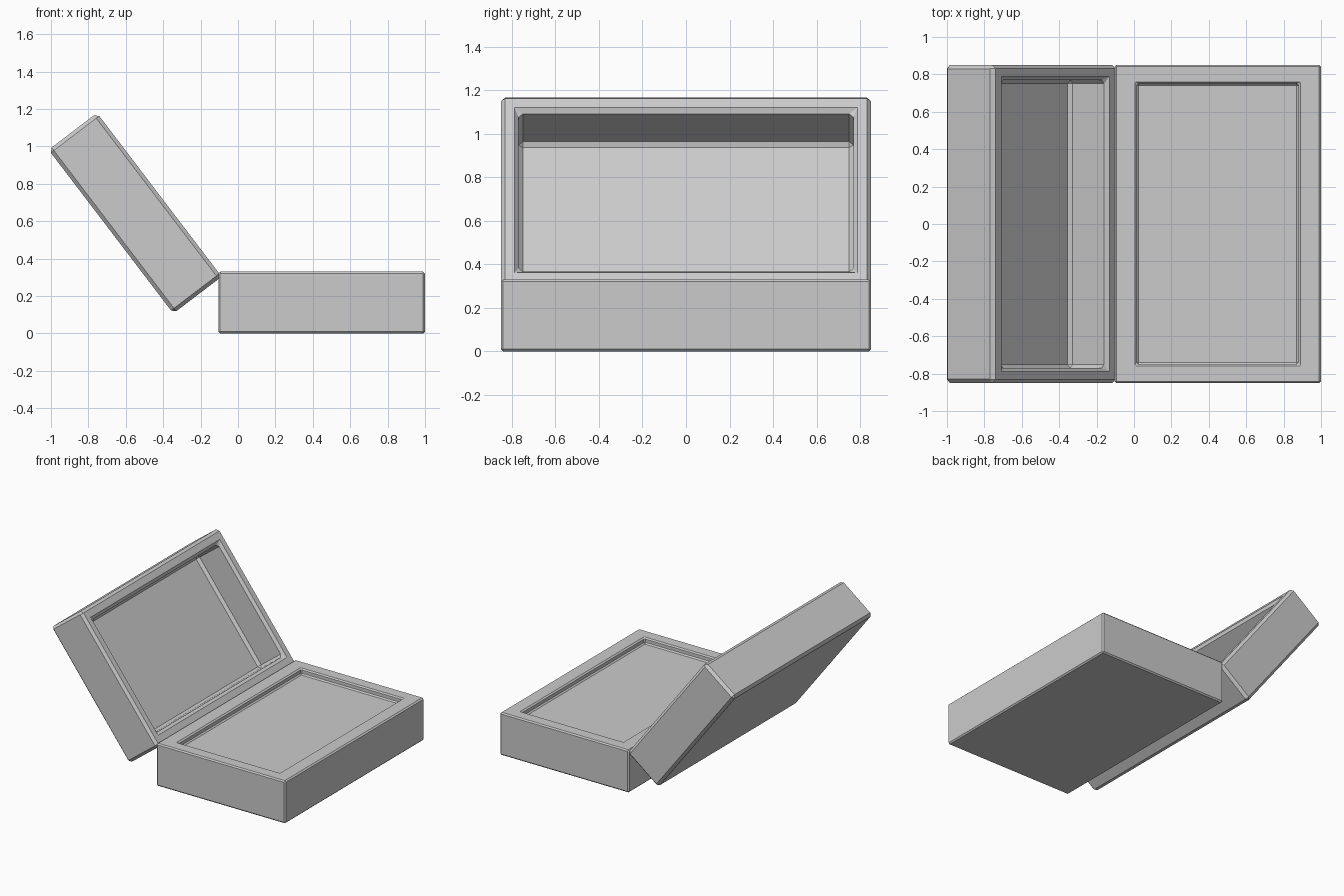
import bpy
import bmesh
from math import radians

if "Cube" in bpy.data.objects:
    bpy.data.objects.remove(bpy.data.objects["Cube"])


def tray(name, size, margin, depth, bevel, location, tilt=0):
    """Box with a recess sunk into its top and all hard edges chamfered."""
    bm = bmesh.new()
    bmesh.ops.create_cube(bm, size=1)
    bmesh.ops.scale(bm, vec=size, verts=bm.verts)
    bm.normal_update()
    top = max(bm.faces, key=lambda f: f.calc_center_median().z)

    # rim around the opening
    bmesh.ops.inset_individual(bm, faces=[top], thickness=0.05)
    for v in top.verts:
        for axis in (0, 1):
            half = size[axis] / 2 - margin[axis]
            v.co[axis] = half if v.co[axis] > 0 else -half

    # sunken floor
    floor = bmesh.ops.extrude_discrete_faces(bm, faces=[top])["faces"][0]
    bmesh.ops.translate(bm, vec=(0, 0, -depth), verts=floor.verts)
    bmesh.ops.recalc_face_normals(bm, faces=bm.faces)

    mesh = bpy.data.meshes.new(name)
    bm.to_mesh(mesh)
    bm.free()
    obj = bpy.data.objects.new(name, mesh)
    bpy.context.collection.objects.link(obj)
    obj.location = location
    obj.rotation_euler.y = radians(tilt)

    # single-segment chamfer
    mod = obj.modifiers.new("chamfer", 'BEVEL')
    mod.width = bevel
    mod.segments = 1
    mod.limit_method = 'ANGLE'
    mod.angle_limit = radians(30)
    return obj


# flat base with a shallow recess
tray("case_base", (1.105, 1.70, 0.33), (0.12, 0.10), 0.045, 0.01,
     (0.4475, 0, 0.165))

# hollow lid, swung open
tray("case_lid", (1.10, 1.70, 0.325), (0.095, 0.08), 0.25, 0.02,
     (-0.55, 0, 0.6425), 52.7)
